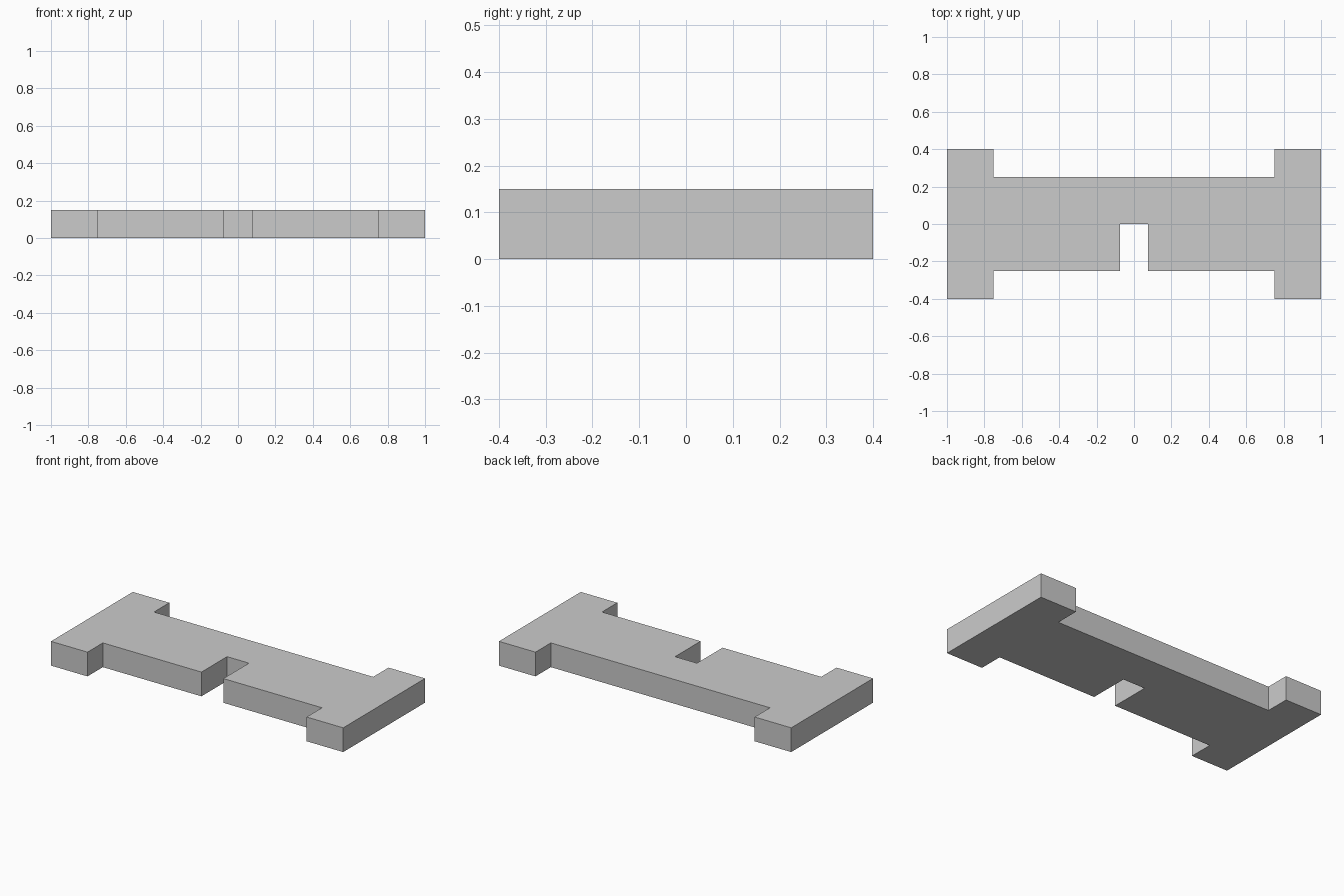
import bpy
import bmesh

cube = bpy.data.objects.get("Cube")
if cube:
    bpy.data.objects.remove(cube, do_unlink=True)

THICKNESS = 0.15

# Plain grey material
grey = bpy.data.materials.new("light_grey")
grey.use_nodes = True
colour = (0.6, 0.6, 0.6, 1)
grey.diffuse_color = colour
grey.node_tree.nodes["Principled BSDF"].inputs["Base Color"].default_value = colour

# Right half of the outline: notch, waist, end flange, back edge
half = [(0.075, 0), (0.075, -0.25), (0.75, -0.25), (0.75, -0.4),
        (1, -0.4), (1, 0.4), (0.75, 0.4), (0.75, 0.25)]
outline = half + [(-x, y) for x, y in reversed(half)]

# Extrude the mirrored outline into a flat plate
bm = bmesh.new()
base = bm.faces.new([bm.verts.new((x, y, 0)) for x, y in outline])
top = bmesh.ops.extrude_face_region(bm, geom=[base], use_keep_orig=True)["geom"]
bmesh.ops.translate(bm, vec=(0, 0, THICKNESS),
                    verts=[g for g in top if isinstance(g, bmesh.types.BMVert)])
bmesh.ops.recalc_face_normals(bm, faces=bm.faces)

mesh = bpy.data.meshes.new("notched_plate")
bm.to_mesh(mesh)
bm.free()
mesh.materials.append(grey)
plate = bpy.data.objects.new("notched_plate", mesh)
bpy.context.collection.objects.link(plate)
